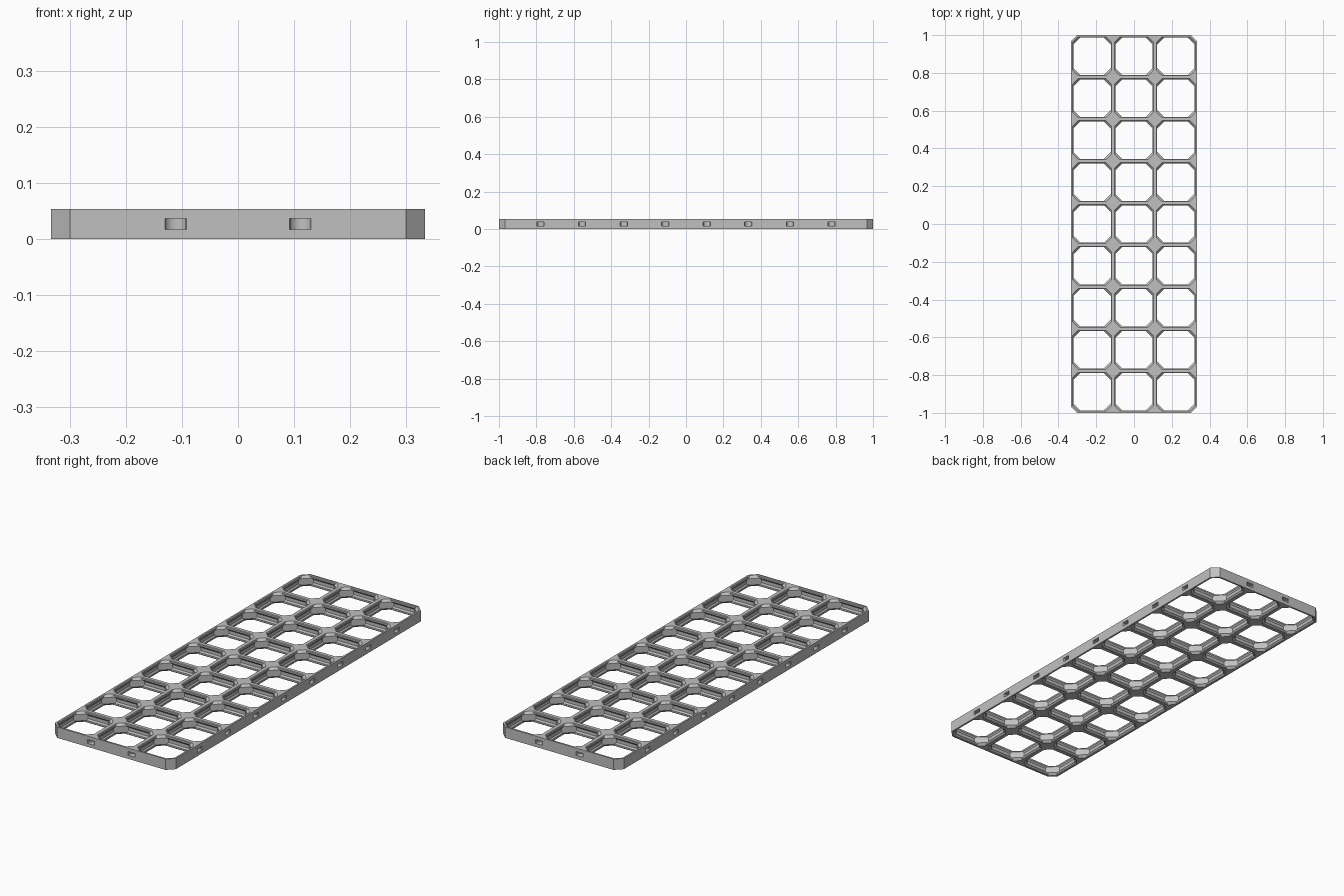
import bpy, bmesh, math
from mathutils import Matrix, Vector

if "Cube" in bpy.data.objects:
    bpy.data.objects.remove(bpy.data.objects["Cube"])

COLS, ROWS, TILE, THICK = 3, 9, 28.0, 6.8   # layout in millimetres
S = 2.0 / (ROWS * TILE)                     # millimetres to scene units
HX, HY = COLS * TILE / 2, ROWS * TILE / 2
CORNER = 4.2                                # chamfer of the plate corners


def loft(bm, rings):
    """Closed solid through stacked rings with equal point counts."""
    loops = [[bm.verts.new(p) for p in r] for r in rings]
    n = len(loops[0])
    for a, b in zip(loops, loops[1:]):
        for i in range(n):
            j = (i + 1) % n
            bm.faces.new((a[i], a[j], b[j], b[i]))
    bm.faces.new(loops[0][::-1])
    bm.faces.new(loops[-1])


def chamfered(hx, hy, c):
    """Rectangle with cut corners, counter-clockwise."""
    return [(hx, -hy + c), (hx, hy - c), (hx - c, hy), (-hx + c, hy),
            (-hx, hy - c), (-hx, -hy + c), (-hx + c, -hy), (hx - c, -hy)]


def finish(bm, name):
    bmesh.ops.recalc_face_normals(bm, faces=bm.faces)
    bmesh.ops.scale(bm, vec=(S, S, S), verts=bm.verts)
    me = bpy.data.meshes.new(name)
    bm.to_mesh(me)
    bm.free()
    ob = bpy.data.objects.new(name, me)
    bpy.context.collection.objects.link(ob)
    return ob


# Solid plate with cut corners
bm = bmesh.new()
loft(bm, [[(x, y, z) for x, y in chamfered(HX, HY, CORNER)] for z in (0, THICK)])
plate = finish(bm, "grid_plate")

bm = bmesh.new()

# Tile openings: (height, half width, distance of the diagonal corner faces)
half = [(-1, 12.9, 15.78), (0, 12.9, 15.78), (0.4, 12.5, 15.38),
        (1.4, 12.5, 14.38), (2.4, 13.2, 14.38)]
levels = half + [(THICK - z, w, d) for z, w, d in reversed(half)]
for c in range(COLS):
    for r in range(ROWS):
        cx, cy = (c + 0.5) * TILE - HX, (r + 0.5) * TILE - HY
        loft(bm, [[(cx + x, cy + y, z)
                   for x, y in chamfered(w, w, 2 * w - d * math.sqrt(2))]
                  for z, w, d in levels])

# Connector pockets in the outer edge, at every joint between tiles
outline = [(2.45, -1), (2.45, 0), (2.25, 0.6)]
outline += [(2.6 * math.cos(a), 1.2 + 2.6 * math.sin(a))
            for a in (math.pi * i / 16 for i in range(17))]
outline += [(-2.25, 0.6), (-2.45, 0), (-2.45, -1)]


def pocket(x, y, angle):
    m = Matrix.Translation((x, y, 0)) @ Matrix.Rotation(angle, 4, 'Z')
    loft(bm, [[m @ Vector((u, v, z)) for u, v in outline] for z in (2.2, 4.6)])


for i in range(1, COLS):
    x = i * TILE - HX
    pocket(x, -HY, 0)
    pocket(x, HY, math.pi)
for i in range(1, ROWS):
    y = i * TILE - HY
    pocket(HX, y, math.pi / 2)
    pocket(-HX, y, -math.pi / 2)

cutter = finish(bm, "opening_cutter")
cutter.hide_render = True

# Cut the openings, then drop the cutter
mod = plate.modifiers.new("openings", 'BOOLEAN')
mod.operation, mod.solver, mod.object = 'DIFFERENCE', 'EXACT', cutter
bpy.context.view_layer.objects.active = plate
plate.select_set(True)
bpy.ops.object.modifier_apply(modifier=mod.name)
bpy.data.objects.remove(cutter)

# Plain grey finish, sharp edges kept
grey = bpy.data.materials.new("light_grey")
grey.diffuse_color = (0.53, 0.53, 0.53, 1)
grey.use_nodes = True
grey.node_tree.nodes["Principled BSDF"].inputs["Base Color"].default_value = grey.diffuse_color
plate.data.materials.clear()
plate.data.materials.append(grey)
bpy.ops.object.shade_smooth_by_angle(angle=math.radians(25))
